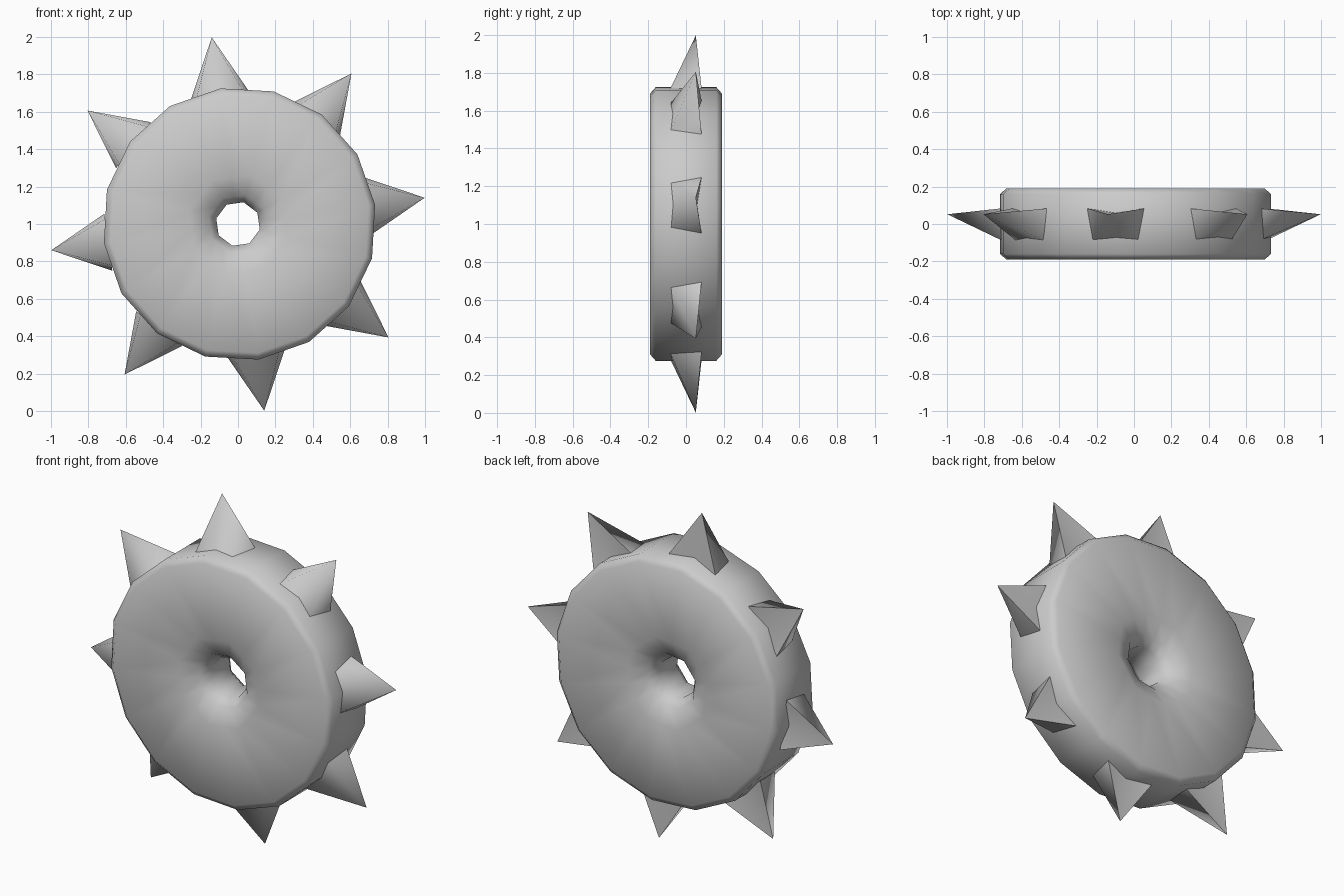
import bpy, bmesh
from math import sin, cos, pi, radians

if "Cube" in bpy.data.objects:
    bpy.data.objects.remove(bpy.data.objects["Cube"])

CZ = 1.0              # axle height
PHASE = radians(8)    # rotation of wheel and spikes


def add_object(name, bm, angle):
    bmesh.ops.recalc_face_normals(bm, faces=bm.faces)
    me = bpy.data.meshes.new(name)
    bm.to_mesh(me)
    bm.free()
    ob = bpy.data.objects.new(name, me)
    bpy.context.collection.objects.link(ob)
    bpy.ops.object.select_all(action='DESELECT')
    ob.select_set(True)
    bpy.context.view_layer.objects.active = ob
    bpy.ops.object.shade_smooth_by_angle(angle=angle)
    return ob


# Wheel: 16-sided rim, flared 8-sided hole; (radius, y, octagonal?)
half = [(0.12, -0.08, True), (0.16, -0.135, True), (0.27, -0.18, True),
        (0.697, -0.19, False), (0.732, -0.16, False)]
profile = half + [(r, -y, o) for r, y, o in reversed(half)]
bm = bmesh.new()
rings = []
for k in range(16):
    a = PHASE + k * pi / 8
    ring = []
    for r, y, octagon in profile:
        if octagon and k % 2 == 0:
            r *= cos(pi / 8)      # midpoint of an octagon side
        cx = 0 if octagon else 0.008
        ring.append(bm.verts.new((cx + r * cos(a), y, CZ + r * sin(a))))
    rings.append(ring)
n = len(profile)
for k in range(16):
    p, q = rings[k], rings[(k + 1) % 16]
    for i in range(n):
        j = (i + 1) % n
        bm.faces.new((p[i], p[j], q[j], q[i]))
add_object("spiked_wheel", bm, radians(60))

# Spikes: five-point base with a dented back, tip leaning backwards
base = [(-0.125, -0.086), (0.125, -0.086), (0.154, 0.083), (0, 0.06), (-0.154, 0.083)]
for k in range(8):
    a = PHASE + k * pi / 4
    bm = bmesh.new()

    def point(r, t, y):
        return bm.verts.new((r * cos(a) - t * sin(a), y, CZ + r * sin(a) + t * cos(a)))

    tip = point(1.008, 0, 0.052)
    ring = [point(0.70, t, y) for t, y in base]
    for i in range(5):
        bm.faces.new((ring[i], ring[(i + 1) % 5], tip))
    bm.faces.new(ring[::-1])
    add_object(f"spike_{k + 1}", bm, radians(75))
